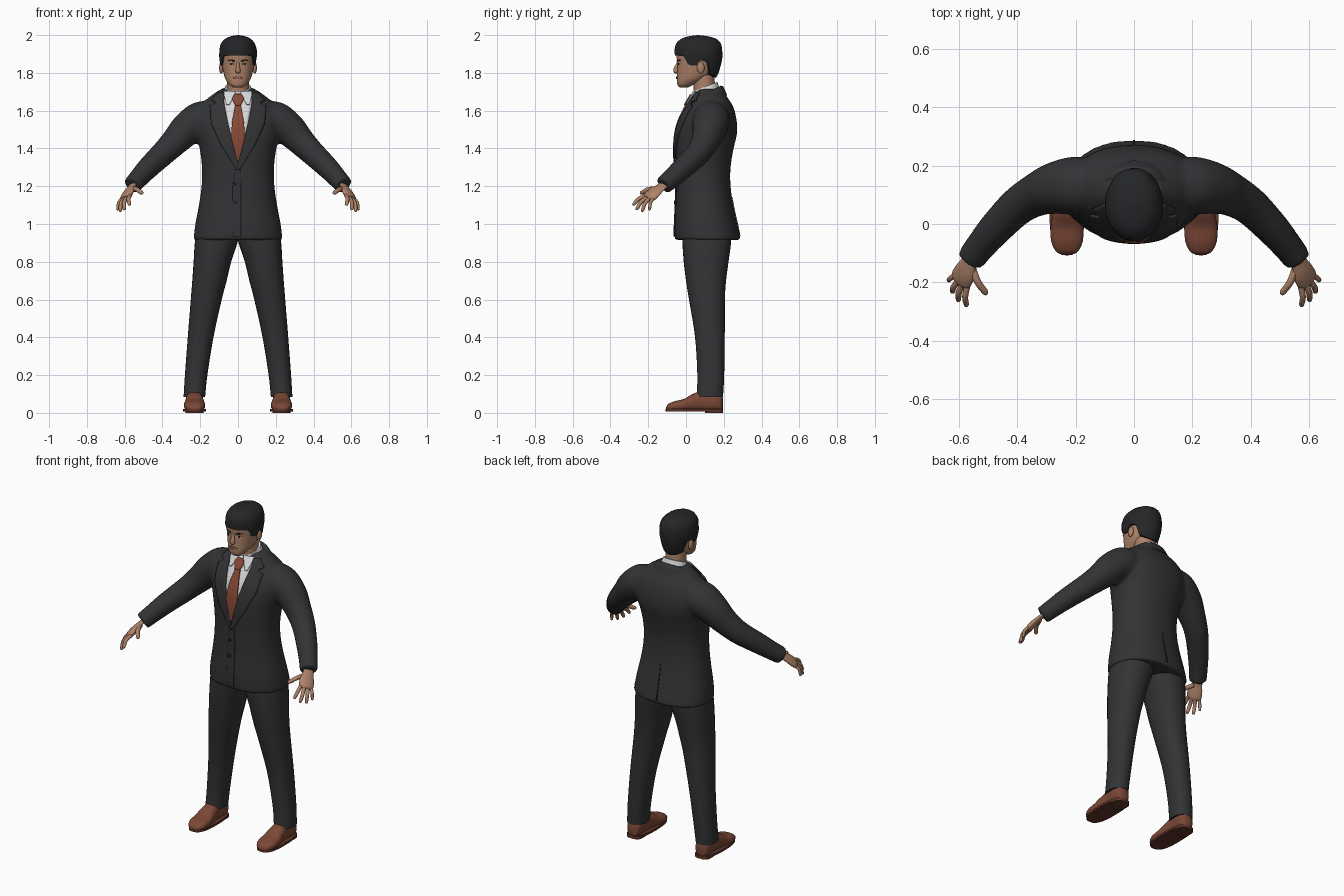
import bpy, bmesh, math
from mathutils import Vector

if "Cube" in bpy.data.objects:
    bpy.data.objects.remove(bpy.data.objects["Cube"])


def material(name, *rgb):
    m = bpy.data.materials.new(name)
    m.use_nodes = True
    m.diffuse_color = (*rgb, 1)
    m.node_tree.nodes["Principled BSDF"].inputs["Base Color"].default_value = (*rgb, 1)
    return m


SUIT = material("charcoal suit", .032, .033, .035)
SEAM = material("dark seam", .012, .012, .013)
HAIR = material("black hair", .018, .019, .021)
SKIN = material("skin", .42, .225, .14)
LIPS = material("lips", .27, .11, .08)
SHIRT = material("white shirt", .68, .68, .7)
TIE = material("rust tie", .24, .065, .035)
SHOE = material("brown leather", .2, .065, .038)
SOLE = material("brown sole", .11, .035, .022)


# Shape helpers: a ring is a centre and two half-axis vectors in one tuple
def ring(z, x0, x1, y0, y1):
    return ((x0 + x1) / 2, (y0 + y1) / 2, z, (x1 - x0) / 2, 0, 0, 0, (y1 - y0) / 2, 0)


def centred(rows):
    return [ring(z, -w, w, y0, y1) for z, w, y0, y1 in rows]


def spline(pts, steps):
    out = []
    for i in range(len(pts) - 1):
        a, b, c, d = pts[max(i - 1, 0)], pts[i], pts[i + 1], pts[min(i + 2, len(pts) - 1)]
        for k in range(steps):
            t = k / steps
            out.append(tuple(q + t / 2 * (r - p + t * (2 * p - 5 * q + 4 * r - s + t * (3 * (q - r) + s - p)))
                             for p, q, r, s in zip(a, b, c, d)))
    return out + [tuple(pts[-1])]


def lerp(table, x):
    for a, b in zip(table, table[1:]):
        if x <= b[0]:
            t = max(0, (x - a[0]) / (b[0] - a[0]))
            return [p + (q - p) * t for p, q in zip(a, b)]
    return table[-1]


def skin_rows(bm, rows, closed=True, caps=True):
    vs = [[bm.verts.new(p) for p in row] for row in rows]
    n = len(vs[0])
    for a, b in zip(vs, vs[1:]):
        for j in range(n if closed else n - 1):
            k = (j + 1) % n
            bm.faces.new((a[j], b[j], b[k], a[k]))
    if caps:
        bm.faces.new(vs[0])
        bm.faces.new(vs[-1])


def loft(bm, rings, n=32, power=2, steps=5):
    rows = []
    for r in spline(rings, steps):
        c, u, v = Vector(r[:3]), Vector(r[3:6]), Vector(r[6:])
        row = []
        for j in range(n):
            co, si = math.cos(math.tau * j / n), math.sin(math.tau * j / n)
            row.append(c + u * math.copysign(abs(co) ** (2 / power), co)
                       + v * math.copysign(abs(si) ** (2 / power), si))
        rows.append(row)
    skin_rows(bm, rows)


def tube(bm, pts, ref=(0, 0, 1), flat=1, n=24, steps=5):
    rings = []
    for i, p in enumerate(pts):
        t = Vector(pts[min(i + 1, len(pts) - 1)][:3]) - Vector(pts[max(i - 1, 0)][:3])
        u = t.cross(Vector(ref)).normalized()
        v = t.cross(u).normalized()
        rings.append((*p[:3], *(u * p[3]), *(v * p[3] * flat)))
    loft(bm, rings, n, 2, steps)


def finish(bm, name, mat, mirror=False, recalc=True):
    if recalc:
        bmesh.ops.recalc_face_normals(bm, faces=bm.faces)
    me = bpy.data.meshes.new(name)
    bm.to_mesh(me)
    bm.free()
    me.materials.append(mat)
    me.polygons.foreach_set("use_smooth", [True] * len(me.polygons))
    me.set_sharp_from_angle(angle=math.radians(50))
    ob = bpy.data.objects.new(name, me)
    bpy.context.collection.objects.link(ob)
    if mirror:
        ob.modifiers.new("Mirror", 'MIRROR')
    return ob


def solid(name, mat, rings, mirror=False, **kw):
    bm = bmesh.new()
    loft(bm, rings, **kw)
    return finish(bm, name, mat, mirror)


# Thin plate of (z, x0, x1) rows laid onto a target from the front or back
def plate(name, mat, target, rows, lift, thick=.004, mirror=False, side=-1):
    bm = bmesh.new()
    fine = []
    for a, b in zip(rows, rows[1:]):
        fine += [[p + (q - p) * k / 6 for p, q in zip(a, b)] for k in range(6)]
    fine.append(rows[-1])
    skin_rows(bm, [[(x0 + (x1 - x0) * j / 8, side, z) for j in range(9)] for z, x0, x1 in fine], False, False)
    ob = finish(bm, name, mat, mirror, False)
    w = ob.modifiers.new("Lay", 'SHRINKWRAP')
    w.target, w.wrap_method, w.wrap_mode = target, 'PROJECT', 'ABOVE_SURFACE'
    w.use_project_y, w.offset = True, lift
    w.use_positive_direction, w.use_negative_direction = side < 0, side > 0
    s = ob.modifiers.new("Thickness", 'SOLIDIFY')
    s.thickness, s.offset = thick, 0


# Jacket: body and sleeves fused into one surface
bm = bmesh.new()
loft(bm, centred([(.915, .236, -.06, .29), (1, .226, -.06, .272), (1.1, .207, -.055, .25), (1.2, .193, -.052, .236),
                  (1.3, .191, -.053, .236), (1.4, .203, -.056, .252), (1.48, .222, -.05, .27), (1.55, .23, -.03, .268),
                  (1.62, .205, .005, .25), (1.67, .155, .035, .22), (1.715, .09, .06, .19)]), n=48, power=2.2)
for s in (-1, 1):
    tube(bm, [(s * x, y, z, r) for x, y, z, r in [
        (.11, .135, 1.575, .085), (.2, .132, 1.548, .1), (.275, .122, 1.498, .089), (.335, .1, 1.435, .075),
        (.4, .06, 1.37, .066), (.475, -.015, 1.298, .059), (.53, -.08, 1.238, .052), (.56, -.12, 1.205, .05)]],
        ref=(0, .3, 1))
jacket = finish(bm, "jacket", SUIT)
rm = jacket.modifiers.new("Fuse", 'REMESH')
rm.mode, rm.voxel_size, rm.use_smooth_shade = 'VOXEL', .01, True
sm = jacket.modifiers.new("Soften", 'SMOOTH')
sm.factor, sm.iterations = .5, 8

# Jacket details
plate("lapels", SUIT, jacket, [(1.69, .066, .1), (1.65, .073, .138), (1.637, .072, .112), (1.62, .07, .145),
                               (1.53, .052, .138), (1.42, .024, .088), (1.35, .006, .045), (1.285, -.004, .006)],
      .008, .009, True)
plate("front_overlap", SUIT, jacket, [(1.29, -.012, .012), (1.2, -.028, .015), (.96, -.03, .015), (.935, -.02, .015)],
      .002, .006)
for i, z in enumerate((1.215, 1.115)):
    plate("button_%d" % i, SEAM, jacket, [(z + .009, -.018, -.014), (z + .005, -.024, -.008),
                                          (z - .005, -.024, -.008), (z - .009, -.018, -.014)], .007, .005)
plate("back_vent", SEAM, jacket, [(1.14, -.001, .001), (.935, -.004, .004)], .002, .003, side=1)
solid("jacket_collar", SUIT, [(0, .128, 1.655, .135, 0, 0, 0, .09, .025), (0, .126, 1.69, .112, 0, 0, 0, .073, .035),
                              (0, .124, 1.7, .092, 0, 0, 0, .06, .032)])

# Shirt and tie
plate("shirt_front", SHIRT, jacket, [(1.695, -.072, .072), (1.63, -.072, .072), (1.53, -.053, .053),
                                     (1.42, -.026, .026), (1.32, -.002, .002)], .003)
solid("shirt_collar", SHIRT, [(0, .112, 1.66, .088, 0, 0, 0, .075, .02), (0, .108, 1.7, .078, 0, 0, 0, .068, .022),
                              (0, .104, 1.728, .067, 0, 0, 0, .062, .024)])
plate("collar_points", SHIRT, jacket, [(1.695, .012, .07), (1.67, .02, .07), (1.625, .045, .06)], .012, .006, True)
plate("tie_blade", TIE, jacket, [(1.63, -.014, .014), (1.54, -.03, .03), (1.46, -.036, .036), (1.42, -.026, .026),
                                 (1.33, -.002, .002)], .009, .008)
plate("tie_knot", TIE, jacket, [(1.678, -.018, .018), (1.655, -.03, .03), (1.62, -.014, .014)], .016, .009)

# Trousers
solid("trouser_legs", SUIT, [ring(*r) for r in [
    (1, 0, .2, -.02, .235), (.92, -.002, .226, -.02, .24), (.8, .036, .235, -.012, .225), (.7, .06, .242, 0, .212),
    (.6, .086, .25, .016, .206), (.4, .13, .266, .048, .205), (.2, .162, .281, .06, .202), (.085, .174, .288, .056, .196)]],
    True, power=2.2)

# Shoes: uppers lofted heel to toe, with sole and heel block
X = .23
solid("shoe_uppers", SHOE, [(X, y, (lo + hi) / 2, w, 0, 0, 0, 0, (hi - lo) / 2) for y, w, lo, hi in [
    (-.106, .012, .018, .028), (-.095, .037, .012, .046), (-.06, .054, .008, .062), (-.01, .056, .008, .074),
    (.035, .049, .008, .1), (.09, .044, .008, .118), (.15, .046, .008, .118), (.185, .036, .008, .1),
    (.195, .015, .02, .08)]], True, power=2.4)
solid("shoe_soles", SOLE, [ring(z, .17, .29, -.108, .197) for z in (.007, .02)], True, power=2.7, steps=1)
solid("shoe_heels", SOLE, [ring(z, .182, .278, .1, .197) for z in (0, .018)], True, power=3, steps=1)

# Hands: flattened palm, four fingers and a thumb
PALM = (-.62, .31, -.69)
bm = bmesh.new()
tube(bm, [(.55, -.105, 1.215, .028), (.567, -.135, 1.193, .031), (.58, -.165, 1.17, .041), (.593, -.19, 1.146, .042),
          (.599, -.202, 1.135, .03)], PALM, .42)
for root, tip, r in [((.571, -.208, 1.152), (.576, -.283, 1.1), .0105),
                     ((.588, -.203, 1.142), (.604, -.265, 1.075), .0108),
                     ((.602, -.191, 1.137), (.625, -.235, 1.065), .0103),
                     ((.613, -.173, 1.136), (.638, -.195, 1.073), .009),
                     ((.556, -.145, 1.188), (.506, -.243, 1.163), .0125)]:
    a, b = Vector(root), Vector(tip)
    bend = Vector((.006, -.004, .008))
    pts = [(a, r), (a.lerp(b, .5) + bend, r), (a.lerp(b, .9), r * .85), (b, r * .3)]
    tube(bm, [(*p, q) for p, q in pts], PALM, 1, 12, 4)
finish(bm, "hands", SKIN, True)

# Head, neck, nose and ears
solid("neck", SKIN, centred([(1.66, .062, .045, .165), (1.72, .058, .04, .155), (1.79, .06, .035, .15)]))
head = solid("head", SKIN, centred([
    (1.722, .024, -.033, .01), (1.737, .045, -.045, .04), (1.765, .065, -.048, .1), (1.8, .077, -.047, .145),
    (1.85, .086, -.046, .16), (1.9, .088, -.05, .17), (1.95, .078, -.036, .165), (1.985, .045, 0, .13)]),
    n=48, power=2.15)
bm = bmesh.new()
tube(bm, [(0, -.038, 1.862, .007), (0, -.048, 1.84, .008), (0, -.054, 1.82, .012), (0, -.051, 1.808, .014),
          (0, -.044, 1.802, .008)], ref=(0, 1, 0))
finish(bm, "nose", SKIN)
bm = bmesh.new()
bmesh.ops.create_uvsphere(bm, u_segments=16, v_segments=12, radius=1)
bmesh.ops.scale(bm, verts=bm.verts, vec=(.011, .02, .031))
bmesh.ops.translate(bm, verts=bm.verts, vec=(.089, .078, 1.827))
finish(bm, "ears", SKIN, True)

# Facial details
plate("eye_whites", SHIRT, head, [(1.852, .026, .042), (1.847, .021, .047), (1.841, .027, .042)], .001, .002, True)
plate("irises", HAIR, head, [(1.853, .03, .039), (1.847, .029, .04), (1.841, .031, .038)], .0025, .002, True)
plate("eyebrows", HAIR, head, [(1.871, .03, .05), (1.866, .016, .056), (1.862, .015, .03)], .002, .003, True)
plate("mouth", LIPS, head, [(1.782, -.012, .012), (1.776, -.027, .027), (1.768, -.013, .013)], .002, .004)

# Hair: cap whose lower edge follows a hairline around the head
shell = spline([(1.76, .07, -.04, .15), (1.8, .085, -.05, .172), (1.85, .094, -.055, .187), (1.9, .1, -.06, .192),
                (1.95, .092, -.054, .187), (1.98, .068, -.026, .16), (1.994, .038, .015, .115), (2, .003, .062, .068)], 5)
hairline = [(-1, 1.893), (-.62, 1.888), (-.45, 1.842), (-.1, 1.838), (.05, 1.868), (.4, 1.86), (.6, 1.795), (1, 1.775)]
rows = []
for k in range(26):
    row = []
    for j in range(64):
        a = math.tau * j / 64
        low = lerp(hairline, math.sin(a))[1]
        z = 2 - (2 - low) * (min(k, 24) / 24) ** 1.7
        _, w, y0, y1 = lerp(shell, z)
        grow = (.8 if k == 25 else 1) + .008 * math.sin(9 * a + 60 * z)
        row.append((w * grow * math.cos(a), (y0 + y1) / 2 + (y1 - y0) / 2 * grow * math.sin(a), z))
    rows.append(row)
bm = bmesh.new()
skin_rows(bm, rows)
finish(bm, "hair", HAIR)
